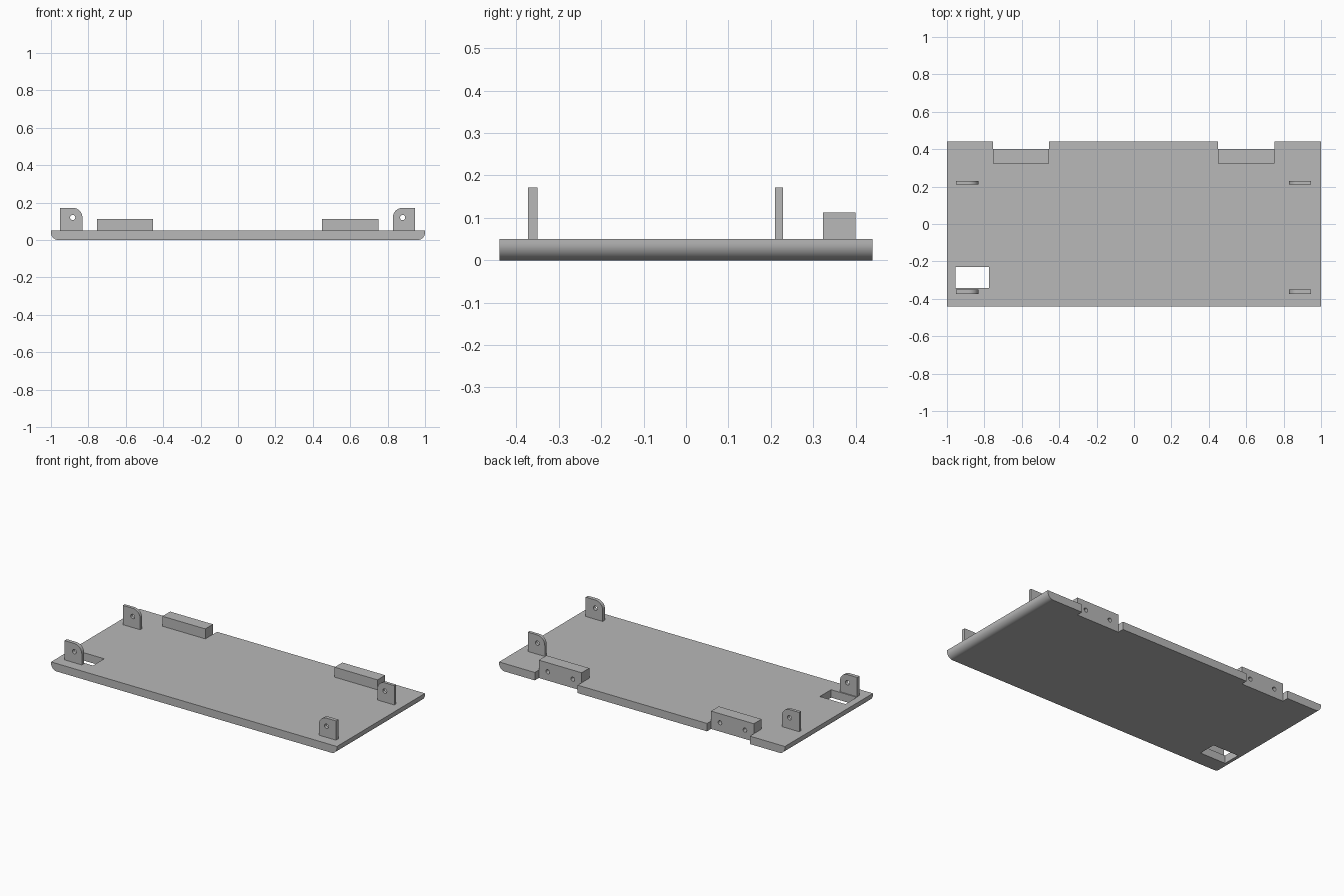
import bpy, bmesh, math
from mathutils import Vector

if "Cube" in bpy.data.objects:
    bpy.data.objects.remove(bpy.data.objects["Cube"], do_unlink=True)

grey = bpy.data.materials.new("plain grey")
grey.use_nodes = True
grey.diffuse_color = (0.48, 0.48, 0.48, 1)
grey.node_tree.nodes["Principled BSDF"].inputs["Base Color"].default_value = (0.48, 0.48, 0.48, 1)


def extrude(name, outline, y0, y1):
    """Extrude an x-z outline along y."""
    bm = bmesh.new()
    face = bm.faces.new([bm.verts.new((x, y0, z)) for x, z in outline])
    moved = bmesh.ops.extrude_face_region(bm, geom=[face])["geom"]
    verts = [g for g in moved if isinstance(g, bmesh.types.BMVert)]
    bmesh.ops.translate(bm, verts=verts, vec=Vector((0, y1 - y0, 0)))
    bmesh.ops.recalc_face_normals(bm, faces=bm.faces)
    mesh = bpy.data.meshes.new(name)
    bm.to_mesh(mesh)
    bm.free()
    mesh.materials.append(grey)
    obj = bpy.data.objects.new(name, mesh)
    bpy.context.collection.objects.link(obj)
    return obj


def rect(x0, x1, z0, z1):
    return [(x0, z0), (x1, z0), (x1, z1), (x0, z1)]


def arc(cx, cz, r, start, end, n):
    angles = [math.radians(start + (end - start) * i / n) for i in range(n + 1)]
    return [(cx + r * math.cos(a), cz + r * math.sin(a)) for a in angles]


def circle(cx, cz, r):
    return arc(cx, cz, r, 0, 360, 24)[:-1]


def cut(target, cutter):
    cutter.hide_render = True
    cutter.hide_set(True)
    cutter.display_type = 'WIRE'
    mod = target.modifiers.new("cut", 'BOOLEAN')
    mod.operation = 'DIFFERENCE'
    mod.solver = 'EXACT'
    mod.object = cutter
    bpy.context.view_layer.objects.active = target
    bpy.ops.object.modifier_apply(modifier=mod.name)
    bpy.data.objects.remove(cutter, do_unlink=True)


def smooth(obj):
    bpy.ops.object.select_all(action='DESELECT')
    obj.select_set(True)
    bpy.context.view_layer.objects.active = obj
    bpy.ops.object.shade_smooth_by_angle(angle=math.radians(30))


# Base plate with rounded lower ends
T, R = 0.05, 0.04
outline = [(1, T), (-1, T)] + arc(-1 + R, R, R, 180, 270, 12) + arc(1 - R, R, R, 270, 360, 12)
plate = extrude("base_plate", outline, -0.44, 0.44)

# Rectangular window and the two rear notches
cut(plate, extrude("window_cutter", rect(-0.955, -0.775, -0.1, 0.2), -0.343, -0.23))
for x in (-0.605, 0.6):
    cut(plate, extrude("notch_cutter", rect(x - 0.15, x + 0.15, -0.1, 0.2), 0.4, 0.5))
    for dx in (-0.0875, 0.0875):
        cut(plate, extrude("hole_cutter", circle(x + dx, 0.056, 0.013), 0.34, 0.45))
smooth(plate)

# Rear hinge blocks with blind screw holes
for side, x in (("right", -0.605), ("left", 0.6)):
    block = extrude(side + "_hinge_block", rect(x - 0.15, x + 0.15, T, 0.113), 0.323, 0.4)
    for dx in (-0.0875, 0.0875):
        cut(block, extrude("hole_cutter", circle(x + dx, 0.056, 0.013), 0.34, 0.45))
    smooth(block)

# Upright lugs, rounded on the inner top corner around the pin hole
TOP, LUG_R, HOLE_Z = 0.172, 0.052, 0.12
for side, s, outer, inner in (("right", -1, 0.953, 0.832), ("left", 1, 0.947, 0.828)):
    cx = inner + LUG_R
    shape = [(outer, T), (outer, TOP)] + arc(cx, HOLE_Z, LUG_R, 90, 180, 10) + [(inner, T)]
    shape = [(s * x, z) for x, z in shape]
    for end, y0, y1 in (("front", -0.373, -0.35), ("back", 0.21, 0.229)):
        lug = extrude(f"{end}_{side}_lug", shape, y0, y1)
        cut(lug, extrude("pin_cutter", circle(s * cx, HOLE_Z, 0.014), y0 - 0.1, y1 + 0.1))
        smooth(lug)
